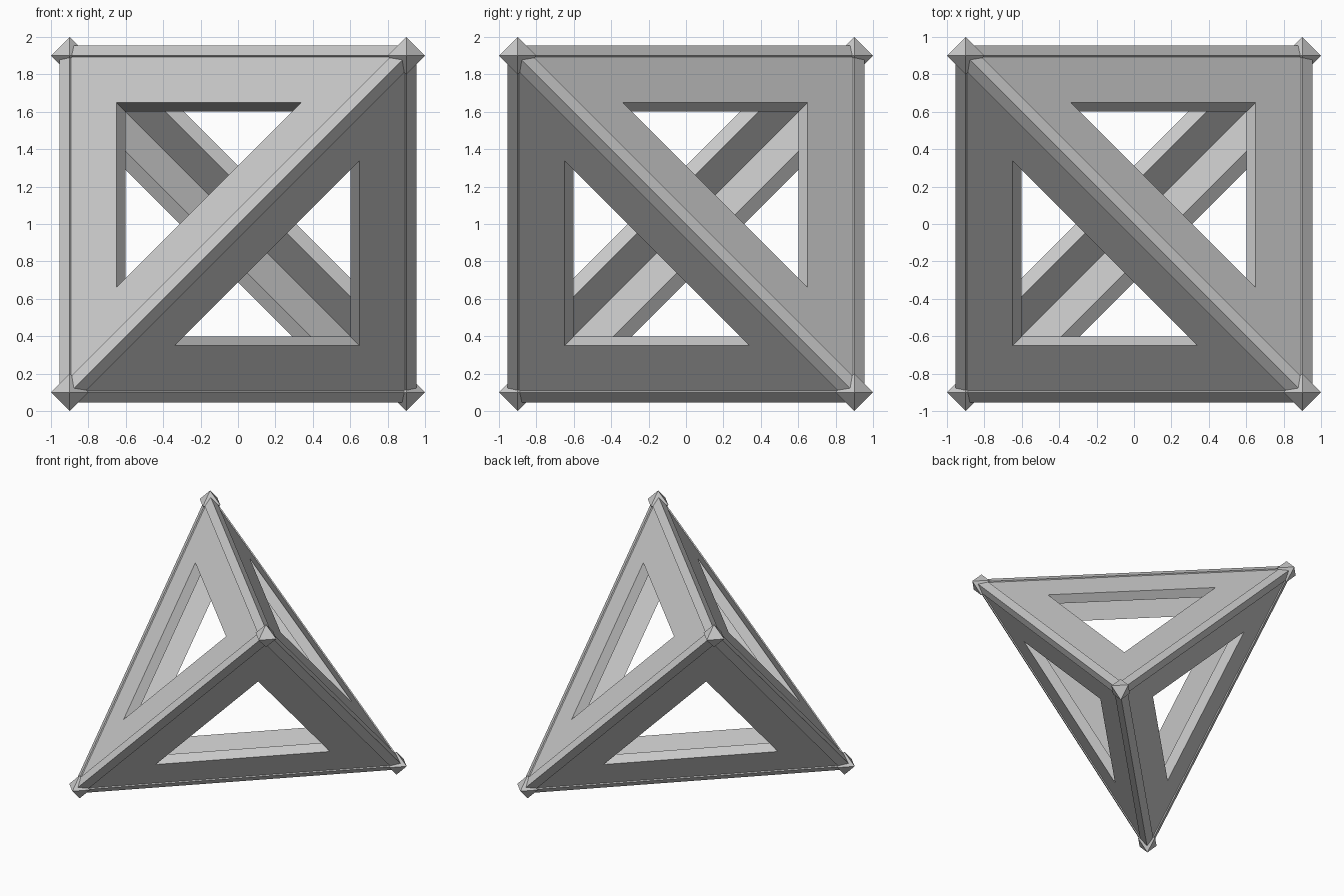
import bpy, bmesh
from mathutils import Vector
from itertools import combinations

if "Cube" in bpy.data.objects:
    bpy.data.objects.remove(bpy.data.objects["Cube"])

A = 0.9                      # corner distance of the tetrahedron
CENTER = Vector((0, 0, 1))
NODE_R, BAR_R = 0.1, 0.055
OUT, INN = 0.035, -0.049     # panel faces relative to the tetrahedron face
HOLE = 0.55

corners = [Vector(c) * A for c in ((-1, -1, -1), (1, -1, 1), (-1, 1, 1), (1, 1, -1))]


def make(name, bm):
    bmesh.ops.recalc_face_normals(bm, faces=bm.faces[:])
    me = bpy.data.meshes.new(name)
    bm.to_mesh(me)
    bm.free()
    ob = bpy.data.objects.new(name, me)
    ob.location = CENTER
    bpy.context.collection.objects.link(ob)


# corner nodes: octahedra
for i, c in enumerate(corners):
    bm = bmesh.new()
    for k in range(3):
        for s in (-1, 1):
            d = Vector((0, 0, 0))
            d[k] = s * NODE_R
            bm.verts.new(c + d)
    bmesh.ops.convex_hull(bm, input=bm.verts[:])
    make(f"corner_node_{i + 1}", bm)

# edge bars: square section with a ridge pointing outward
for i, (a, b) in enumerate(combinations(corners, 2)):
    out = ((a + b) / 2).normalized()
    side = out.cross((b - a).normalized())
    bm = bmesh.new()
    rings = [[bm.verts.new(p + d * BAR_R) for d in (out, side, -out, -side)] for p in (a, b)]
    for k in range(4):
        j = (k + 1) % 4
        bm.faces.new((rings[0][k], rings[0][j], rings[1][j], rings[1][k]))
    for r in rings:
        bm.faces.new(r)
    make(f"edge_bar_{i + 1}", bm)

# face panels: thick triangular frames with straight-walled openings
for i, tri in enumerate(combinations(corners, 3)):
    mid = sum(tri, Vector()) / 3
    n = mid.normalized()
    bm = bmesh.new()
    loops = [[bm.verts.new(mid + (c - mid) * s + n * h) for c in tri]
             for s, h in ((1, OUT), (HOLE, OUT), (HOLE, INN), (1, INN))]
    for m in range(4):
        p, q = loops[m], loops[(m + 1) % 4]
        for k in range(3):
            j = (k + 1) % 3
            bm.faces.new((p[k], p[j], q[j], q[k]))
    make(f"face_panel_{i + 1}", bm)
